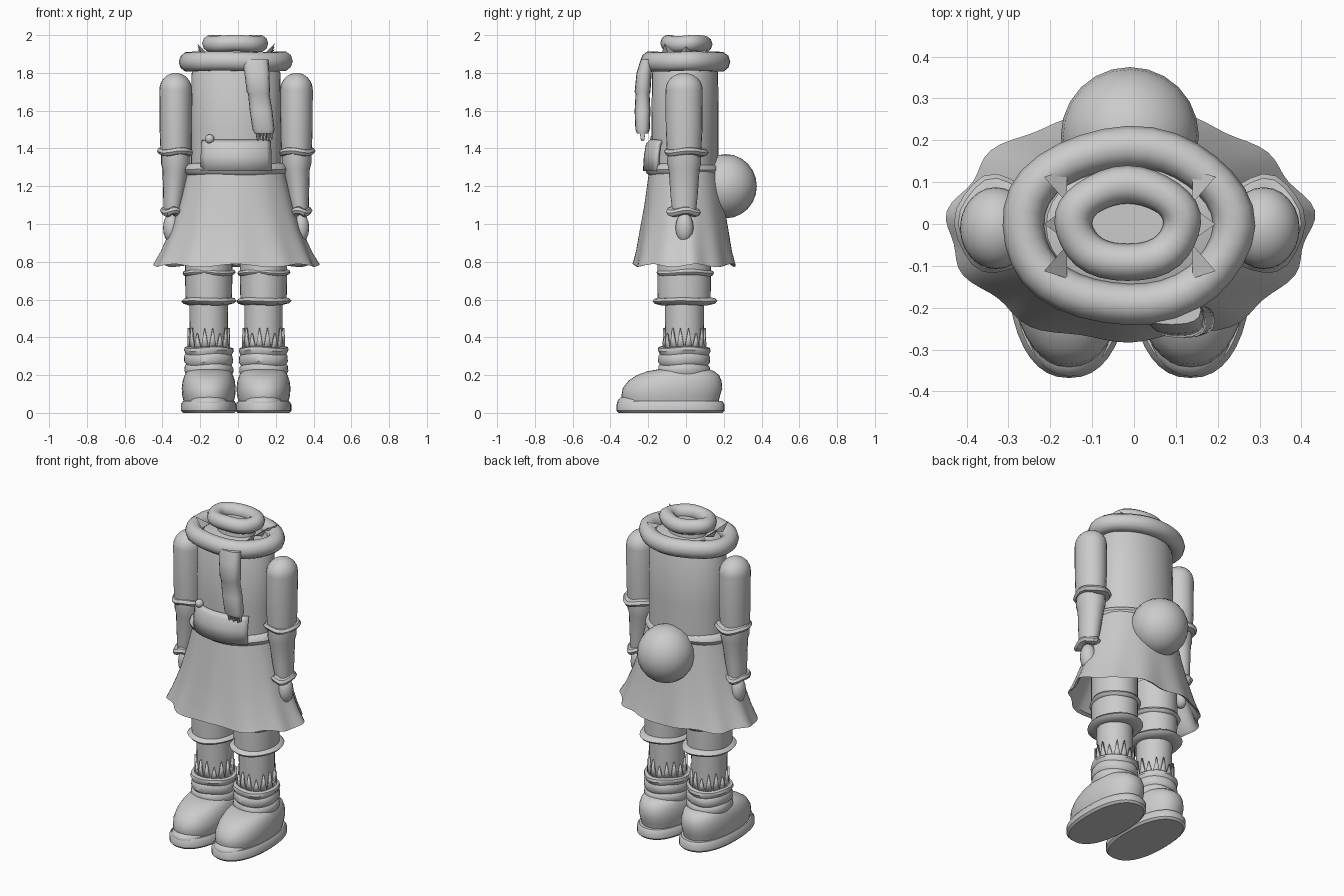
import bpy
import bmesh
import math
from math import sin, cos, pi, tau
from mathutils import Vector

cube = bpy.data.objects.get("Cube")
if cube:
    bpy.data.objects.remove(cube, do_unlink=True)

GREY = (0.6, 0.6, 0.6, 1)
mat = bpy.data.materials.new("plain grey")
mat.use_nodes = True
mat.diffuse_color = GREY
mat.node_tree.nodes["Principled BSDF"].inputs["Base Color"].default_value = GREY

MID = -0.01  # body centre line


def finish(name, bm, angle=40):
    bmesh.ops.recalc_face_normals(bm, faces=bm.faces)
    mesh = bpy.data.meshes.new(name)
    bm.to_mesh(mesh)
    bm.free()
    mesh.materials.append(mat)
    ob = bpy.data.objects.new(name, mesh)
    bpy.context.collection.objects.link(ob)
    bpy.ops.object.select_all(action="DESELECT")
    ob.select_set(True)
    bpy.context.view_layer.objects.active = ob
    bpy.ops.object.shade_smooth_by_angle(angle=math.radians(angle))
    return ob


def loft(name, rings, sides=32, power=2, wave=None, closed=False, angle=40):
    """Stack of oval rings (z, cx, cy, rx, ry); wave(i, a) gives (scale, dz)."""
    bm = bmesh.new()
    loops = []
    for i, (z, cx, cy, rx, ry) in enumerate(rings):
        loop = []
        for k in range(sides):
            a = tau * k / sides
            s, dz = wave(i, a) if wave else (1, 0)
            c, t = cos(a), sin(a)
            e = 2 / power
            x = math.copysign(abs(c) ** e, c) * rx * s
            y = math.copysign(abs(t) ** e, t) * ry * s
            loop.append(bm.verts.new((cx + x, cy + y, z + dz)))
        loops.append(loop)
    pairs = list(zip(loops, loops[1:]))
    if closed:
        pairs.append((loops[-1], loops[0]))
    else:
        bm.faces.new(loops[0])
        bm.faces.new(loops[-1])
    for lo, hi in pairs:
        for k in range(sides):
            n = (k + 1) % sides
            bm.faces.new((lo[k], lo[n], hi[n], hi[k]))
    return finish(name, bm, angle)


def ring(name, centre, rx, ry, thick, high, wobble=0.0, phase=0, sides=32, tube=10):
    """Oval ring; rx and ry are outer radii, thick and high the tube radii."""
    x, y, z = centre
    rings = []
    for j in range(tube):
        b = tau * j / tube
        off = thick * (cos(b) - 1)
        rings.append((z + high * sin(b), x, y, rx + off, ry + off))

    def wave(i, a):
        return (1 + wobble * sin(5 * a + phase), wobble * 0.2 * sin(3 * a + phase))
    return loft(name, rings, sides, wave=wave, closed=True)


def ball(name, centre, size, segs=24):
    bm = bmesh.new()
    bmesh.ops.create_uvsphere(bm, u_segments=segs, v_segments=segs // 2, radius=1)
    bmesh.ops.scale(bm, vec=size, verts=bm.verts)
    bmesh.ops.translate(bm, vec=centre, verts=bm.verts)
    return finish(name, bm, 60)


def spikes(name, cx, cy, rx, ry, low, high, count):
    """Zigzag band of standing points around an oval."""
    bm = bmesh.new()
    for k in range(count):
        tip = high - 0.03 * (k % 3 == 1)
        pts = []
        for f, z in ((0, low), (1, low), (0.5, tip)):
            a = tau * (k + f) / count
            pts.append(bm.verts.new((cx + rx * cos(a), cy + ry * sin(a), z)))
        bm.faces.new(pts)
    ob = finish(name, bm, 10)
    mod = ob.modifiers.new("thickness", "SOLIDIFY")
    mod.thickness = 0.012
    mod.offset = 0


# Torso, neck and back ball
loft("torso", [(z, MID, -0.005, rx, ry) for z, rx, ry in
     ((1.24, 0.24, 0.175), (1.5, 0.24, 0.178), (1.8, 0.235, 0.175),
      (1.86, 0.2, 0.15), (1.88, 0.14, 0.1))])
loft("neck", [(1.85, MID, 0, 0.12, 0.09), (1.945, MID, 0, 0.11, 0.08)])
ball("back_ball", (MID, 0.21, 1.2), (0.165, 0.165, 0.17))

# Collar and scarf
ring("neck_ring", (-0.015, 0, 1.955), 0.175, 0.138, 0.045, 0.045, 0.015)
ring("scarf_loop", (-0.015, -0.005, 1.86), 0.302, 0.238, 0.05, 0.053, 0.012, 1)
for side, label in ((-1, "right"), (1, "left")):
    for n, y in enumerate((-0.09, 0.0, 0.09)):
        bm = bmesh.new()
        x = MID + side * 0.15
        a, b, c = [bm.verts.new(p) for p in
                   ((x, y - 0.04, 1.9), (x, y + 0.04, 1.9),
                    (x + side * 0.055, y * 1.25, 1.955 - 0.015 * n))]
        d = bm.verts.new((x + side * 0.03, y, 1.89))
        for f in ((a, b, c), (a, d, b), (b, d, c), (c, d, a)):
            bm.faces.new(f)
        finish(f"{label}_collar_leaf_{n + 1}", bm, 10)

loft("scarf_tail", [(1.87, 0.09, -0.205, 0.07, 0.035),
     (1.8, 0.1, -0.222, 0.066, 0.04), (1.7, 0.108, -0.23, 0.062, 0.042),
     (1.69, 0.11, -0.23, 0.057, 0.037), (1.6, 0.122, -0.23, 0.06, 0.042),
     (1.5, 0.135, -0.23, 0.058, 0.038), (1.48, 0.138, -0.23, 0.05, 0.03)],
     sides=16, power=2.6)
for k in range(6):
    x = 0.1 + 0.015 * k
    loft(f"scarf_fringe_{k + 1}", [(1.44 + 0.008 * (k % 2), x + 0.004, -0.23, 0.004, 0.01),
         (1.49, x, -0.23, 0.008, 0.018)], sides=6)

# Front pouch and its button
bm = bmesh.new()
rows = []
for z, grow in ((1.28, 0.035), (1.36, 0.03), (1.42, 0.02), (1.44, 0.0)):
    rows.append([bm.verts.new((MID + (0.24 + grow * 0.3) * cos(a),
                              -0.005 - (0.178 + grow) * sin(a), z))
                 for a in [pi * (0.24 + 0.52 * k / 12) for k in range(13)]])
for lo, hi in zip(rows, rows[1:]):
    for k in range(12):
        bm.faces.new((lo[k], lo[k + 1], hi[k + 1], hi[k]))
pouch = finish("front_pouch", bm)
mod = pouch.modifiers.new("thickness", "SOLIDIFY")
mod.thickness = 0.02
mod.offset = 0
ball("pouch_button", (-0.15, -0.165, 1.45), (0.025, 0.025, 0.025), 12)

# Skirt with a wavy hem, hollow underneath
PROFILE = ((1.29, 0.255, 0.185), (1.24, 0.268, 0.193), (1.1, 0.305, 0.212),
           (0.97, 0.345, 0.235), (0.85, 0.395, 0.255), (0.78, 0.43, 0.272))
skirt = [(z, MID, -0.008, rx, ry) for z, rx, ry in PROFILE]
skirt += [(z + 0.012, MID, -0.008, rx - 0.02, ry - 0.02) for z, rx, ry in reversed(PROFILE)]


def hem_wave(i, a):
    depth = max(0, 5.5 - abs(i - 5.5)) / 5
    return (1 + 0.025 * depth ** 2 * (sin(11 * a) + 0.6 * sin(6 * a + 1)),
            0.008 * depth ** 3 * sin(7 * a))


loft("skirt", skirt, 88, wave=hem_wave)
ring("belt", (-0.015, -0.015, 1.288), 0.275, 0.2, 0.04, 0.034, 0.012, 2)

# Arms and legs on both sides
for side, label in ((-1, "right"), (1, "left")):
    ax = MID + side * 0.32
    ay = -0.01
    dome = [(1.71 + 0.09 * sin(t), ax, ay, 0.086 * cos(t), 0.098 * cos(t))
            for t in [pi / 2 * k / 8 for k in range(8)]]
    dome.append((1.8, ax, ay, 0.004, 0.004))
    loft(f"{label}_upper_arm", [(1.37, ax, ay, 0.08, 0.09),
         (1.5, ax, ay, 0.085, 0.097)] + dome, 24, angle=60)
    ring(f"{label}_elbow_cuff", (ax - side * 0.002, 0, 1.382), 0.1, 0.118, 0.035, 0.022, 0.03, side, 20, 8)
    loft(f"{label}_forearm", [(1.06, ax + side * 0.018, -0.01, 0.046, 0.062),
         (1.15, ax + side * 0.01, -0.01, 0.056, 0.072), (1.29, ax, -0.01, 0.07, 0.082),
         (1.32, ax, -0.01, 0.078, 0.09), (1.38, ax, -0.01, 0.078, 0.088)], 20)
    ring(f"{label}_wrist_cuff", (ax + side * 0.02, -0.015, 1.065), 0.062, 0.092, 0.03, 0.022, 0.04, side, 16, 8)
    ball(f"{label}_hand", (ax + side * 0.022, -0.008, 0.98), (0.045, 0.048, 0.08), 16)

    lx = MID + side * 0.145
    loft(f"{label}_thigh", [(0.58, lx, -0.01, 0.122, 0.14), (0.7, lx, -0.01, 0.125, 0.142),
         (0.95, lx, -0.01, 0.125, 0.14)])
    ring(f"{label}_thigh_cuff", (lx, -0.005, 0.742), 0.14, 0.152, 0.03, 0.018, 0.02, 1)
    ring(f"{label}_knee_cuff", (lx, -0.005, 0.592), 0.146, 0.172, 0.06, 0.022, 0.01, 2)
    loft(f"{label}_shin", [(0.3, lx, -0.008, 0.1, 0.1), (0.6, lx, -0.008, 0.102, 0.105)])
    spikes(f"{label}_sock_fringe", lx, -0.008, 0.108, 0.11, 0.34, 0.45, 16)

    # Boot: sole, foot and folded shaft
    loft(f"{label}_sole", [(z, lx, -0.082, 0.148 - d, 0.286 - d) for z, d in
         ((0, 0.012), (0.012, 0), (0.045, 0), (0.062, 0.012))], 40, 2.3)
    ball(f"{label}_toe_cap", (lx, -0.255, 0.055), (0.1, 0.11, 0.045), 20)
    foot = []
    for z, front, back, rx in ((0.05, -0.33, 0.17, 0.13), (0.09, -0.342, 0.18, 0.14),
                               (0.13, -0.335, 0.192, 0.143), (0.17, -0.305, 0.188, 0.138),
                               (0.2, -0.26, 0.175, 0.128), (0.22, -0.205, 0.15, 0.115),
                               (0.23, -0.15, 0.125, 0.09)):
        foot.append((z, lx, (front + back) / 2, rx, (back - front) / 2))
    loft(f"{label}_foot", foot, 40, 2.2, angle=60)
    shaft = [(0.2, 0.122), (0.22, 0.13), (0.245, 0.128), (0.255, 0.12), (0.27, 0.13),
             (0.3, 0.128), (0.31, 0.122), (0.33, 0.132), (0.345, 0.128), (0.35, 0.112)]
    loft(f"{label}_boot_shaft", [(z, lx, -0.01, r, r + 0.008) for z, r in shaft],
         wave=lambda i, a: (1 + 0.012 * sin(5 * a + i), 0.004 * sin(3 * a + side)))
